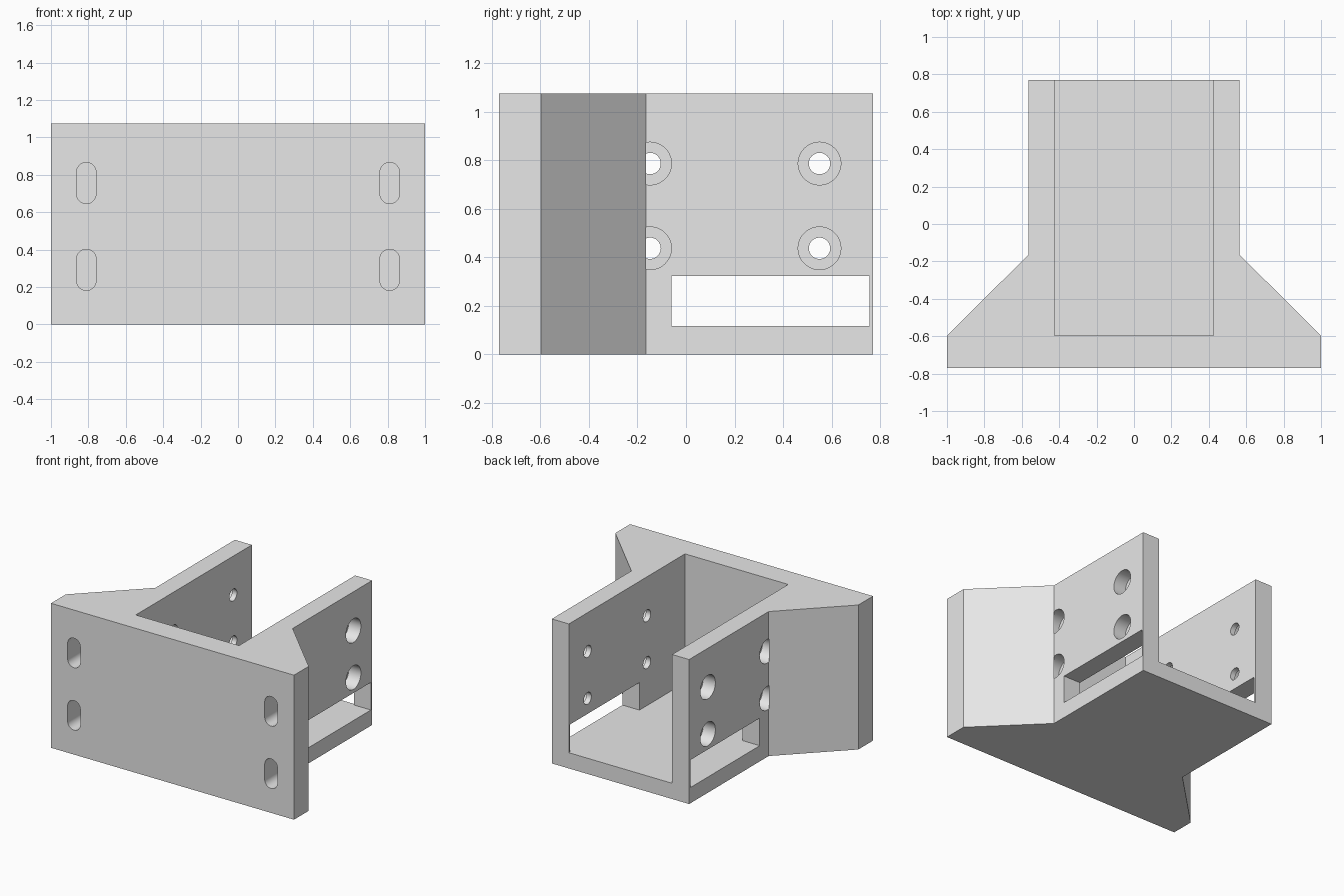
import bpy, bmesh, math
from mathutils import Matrix

if "Cube" in bpy.data.objects:
    bpy.data.objects.remove(bpy.data.objects["Cube"], do_unlink=True)

HEIGHT, FRONT, BACK = 1.075, -0.77, 0.77
FLOOR = 0.117      # floor thickness
OUTER, INNER = 0.565, 0.425   # side wall faces

grey = bpy.data.materials.new("plain grey")
grey.use_nodes = True
grey.diffuse_color = (0.8, 0.8, 0.8, 1)
grey.node_tree.nodes["Principled BSDF"].inputs["Base Color"].default_value = (0.8, 0.8, 0.8, 1)


def prism(name, outline, depth, matrix=Matrix()):
    """Extrude a 2D outline along local z, then place it."""
    bm = bmesh.new()
    face = bm.faces.new([bm.verts.new((x, y, 0)) for x, y in outline])
    up = bmesh.ops.extrude_face_region(bm, geom=[face])["geom"]
    bmesh.ops.translate(bm, vec=(0, 0, depth),
                        verts=[v for v in up if isinstance(v, bmesh.types.BMVert)])
    bmesh.ops.transform(bm, matrix=matrix, verts=bm.verts)
    bmesh.ops.recalc_face_normals(bm, faces=bm.faces)
    mesh = bpy.data.meshes.new(name)
    bm.to_mesh(mesh)
    bm.free()
    mesh.materials.append(grey)
    ob = bpy.data.objects.new(name, mesh)
    bpy.context.collection.objects.link(ob)
    return ob


def box(name, x0, x1, y0, y1, z0, z1):
    return prism(name, [(x0, y0), (x1, y0), (x1, y1), (x0, y1)], z1 - z0,
                 Matrix.Translation((0, 0, z0)))


def stadium(radius, half_straight=0.0, steps=24):
    """Round outline, stretched along y when half_straight is set."""
    pts = []
    for side in (1, -1):
        for i in range(steps + (1 if half_straight else 0)):
            a = math.pi * i / steps + (0 if side > 0 else math.pi)
            pts.append((radius * math.cos(a), radius * math.sin(a) + side * half_straight))
    return pts


def x_cylinder(name, radius, x0, x1, y, z):
    place = Matrix.Translation((x0, y, z)) @ Matrix.Rotation(math.pi / 2, 4, 'Y')
    return prism(name, stadium(radius), x1 - x0, place)


# Bracket body: wide flange, angled gussets and channel seen from above
right_half = [(1, FRONT), (1, -0.597), (OUTER, -0.165), (OUTER, BACK)]
outline = right_half + [(-x, y) for x, y in reversed(right_half)]
bracket = prism("bracket_body", outline, HEIGHT)

# Channel cavity, open at top and back
cutters = [box("channel_cutter", -INNER, INNER, -0.595, BACK + 0.2, FLOOR, HEIGHT + 0.2)]

for s in (1, -1):
    # Long window in each side wall
    x0, x1 = sorted((s * (INNER - 0.1), s * (OUTER + 0.1)))
    cutters.append(box("window_cutter", x0, x1, -0.06, 0.755, FLOOR, 0.322))
    # Counterbored screw holes through the side walls
    for y in (-0.148, 0.55):
        for z in (0.437, 0.786):
            x0, x1 = sorted((s * (OUTER - 0.1), s * (OUTER + 0.0005)))
            cutters.append(x_cylinder("counterbore_cutter", 0.088, x0, x1, y, z))
            x0, x1 = sorted((s * (INNER - 0.1), s * (OUTER - 0.05)))
            cutters.append(x_cylinder("screw_hole_cutter", 0.044, x0, x1, y, z))
    # Blind mounting slots in the flange front
    for z in (0.292, 0.756):
        place = Matrix.Translation((s * 0.811, FRONT + 0.2, z)) @ Matrix.Rotation(math.pi / 2, 4, 'X')
        cutters.append(prism("mounting_slot_cutter", stadium(0.052, 0.058), 0.3, place))

# Cut everything, then bake the result and drop the cutters
for cutter in cutters:
    cutter.hide_render = True
    mod = bracket.modifiers.new(cutter.name, 'BOOLEAN')
    mod.operation, mod.solver, mod.object = 'DIFFERENCE', 'EXACT', cutter

bpy.context.view_layer.update()
graph = bpy.context.evaluated_depsgraph_get()
baked = bpy.data.meshes.new_from_object(bracket.evaluated_get(graph))
bracket.modifiers.clear()
bracket.data = baked
for cutter in cutters:
    bpy.data.objects.remove(cutter, do_unlink=True)

bpy.ops.object.select_all(action='DESELECT')
bracket.select_set(True)
bpy.context.view_layer.objects.active = bracket
bpy.ops.object.shade_smooth_by_angle(angle=math.radians(30))
